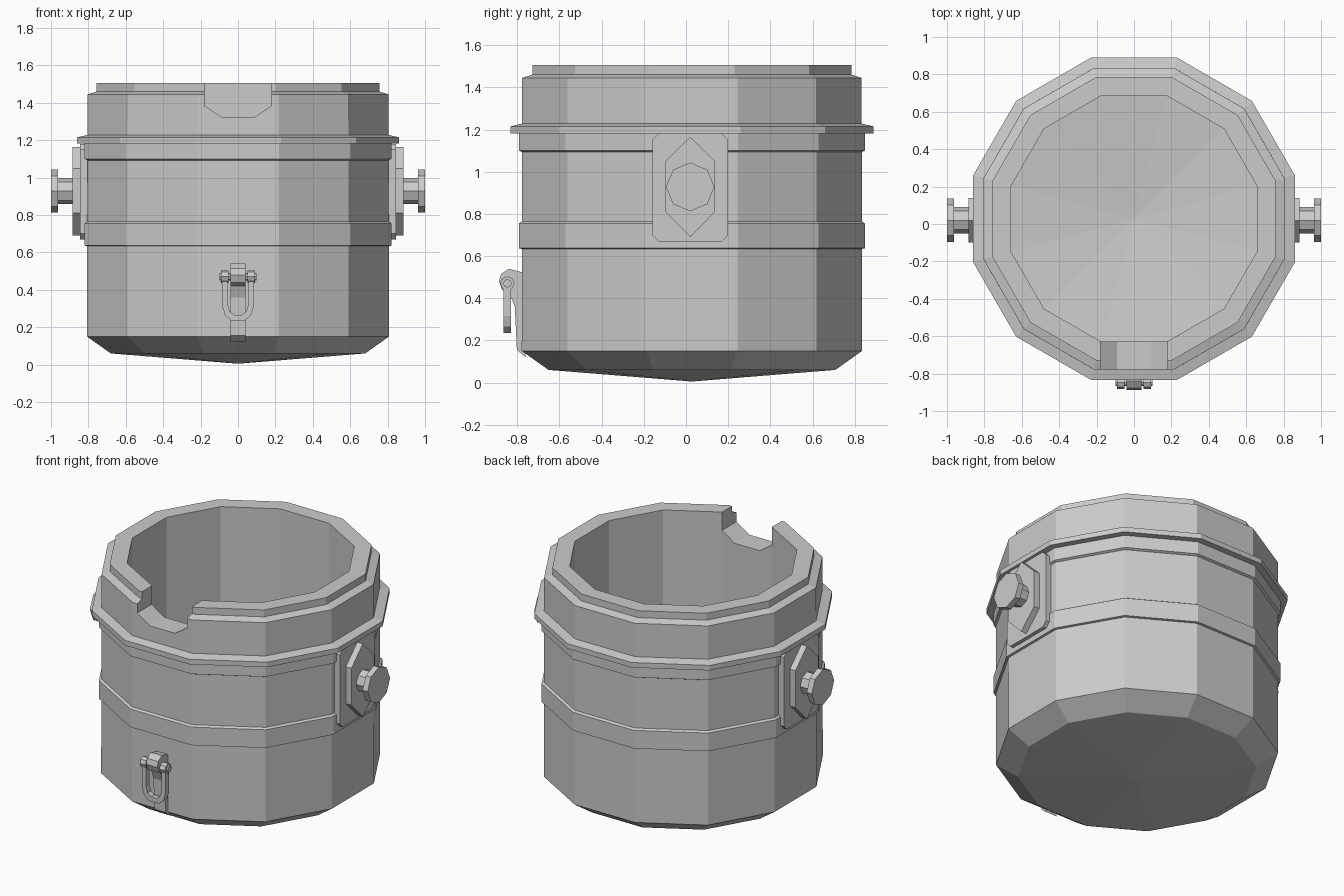
import bpy, bmesh, math
from mathutils import Vector

if "Cube" in bpy.data.objects:
    bpy.data.objects.remove(bpy.data.objects["Cube"])

CY = 0.028          # vessel axis in y
SIDES = 12


def finish(bm, name):
    bmesh.ops.remove_doubles(bm, verts=bm.verts, dist=1e-5)
    bmesh.ops.recalc_face_normals(bm, faces=bm.faces)
    me = bpy.data.meshes.new(name)
    bm.to_mesh(me)
    bm.free()
    ob = bpy.data.objects.new(name, me)
    bpy.context.collection.objects.link(ob)
    return ob


def lathe(name, profile, closed):
    """Twelve-sided turning; profile is (apothem, z)."""
    bm = bmesh.new()
    rings = []
    for a, z in profile:
        r = a / math.cos(math.pi / SIDES)
        if a == 0:
            rings.append([bm.verts.new((0, CY, z))] * SIDES)
            continue
        angles = [math.tau * (i + 0.5) / SIDES for i in range(SIDES)]
        rings.append([bm.verts.new((r * math.cos(t), CY + r * math.sin(t), z)) for t in angles])
    pairs = list(zip(rings, rings[1:])) + ([(rings[-1], rings[0])] if closed else [])
    for lo, hi in pairs:
        for i in range(SIDES):
            j = (i + 1) % SIDES
            quad = list(dict.fromkeys((lo[i], lo[j], hi[j], hi[i])))
            bm.faces.new(quad)
    return finish(bm, name)


def prism(name, pts, axis, start, end):
    """Extrude a flat outline along x (pts are y,z) or y (pts are x,z)."""
    bm = bmesh.new()
    if axis == 'x':
        face = bm.faces.new([bm.verts.new((start, u, v)) for u, v in pts])
        step = Vector((end - start, 0, 0))
    else:
        face = bm.faces.new([bm.verts.new((u, start, v)) for u, v in pts])
        step = Vector((0, end - start, 0))
    geom = bmesh.ops.extrude_face_region(bm, geom=[face], use_keep_orig=True)['geom']
    bmesh.ops.translate(bm, vec=step, verts=[g for g in geom if isinstance(g, bmesh.types.BMVert)])
    return finish(bm, name)


def ngon(cu, cv, r, n):
    return [(cu + r * math.cos(math.tau * i / n), cv + r * math.sin(math.tau * i / n)) for i in range(n)]


# Vessel shell with a shallow conical floor inside and out
shell = lathe("vessel_shell", [
    (0, 0.005), (0.68, 0.06), (0.807, 0.15), (0.805, 1.445), (0.757, 1.46),
    (0.757, 1.505), (0.657, 1.505), (0.657, 0.22), (0, 0.16)], False)

# Pouring notch in the front rim
notch = prism("notch_cutter", [(-0.18, 1.6), (-0.18, 1.385), (-0.09, 1.325), (0.09, 1.325),
                               (0.18, 1.385), (0.18, 1.6)], 'y', -0.95, -0.45)
notch.hide_render = True
notch.hide_set(True)
cut = shell.modifiers.new("notch", 'BOOLEAN')
cut.operation = 'DIFFERENCE'
cut.solver = 'EXACT'
cut.object = notch

# Reinforcing bands and flange
lathe("lower_band", [(0.79, 0.63), (0.82, 0.637), (0.82, 0.755), (0.79, 0.775)], True)
lathe("upper_band", [(0.79, 1.085), (0.82, 1.10), (0.82, 1.19), (0.79, 1.19)], True)
lathe("flange", [(0.79, 1.182), (0.861, 1.182), (0.861, 1.215), (0.79, 1.232)], True)

# Trunnions on both sides
c = 0.03
plate = [(-0.16 + c, 0.67), (0.2 - c, 0.67), (0.2, 0.67 + c), (0.2, 1.18 - c),
         (0.2 - c, 1.18), (-0.16 + c, 1.18), (-0.16, 1.18 - c), (-0.16, 0.67 + c)]
boss = [(0.02, 1.165), (-0.098, 1.05), (-0.098, 0.81), (0.02, 0.69), (0.138, 0.81), (0.138, 1.05)]
for side, s in (("left", -1), ("right", 1)):
    prism(side + "_trunnion_plate", plate, 'x', s * 0.79, s * 0.845)
    prism(side + "_trunnion_boss", boss, 'x', s * 0.84, s * 0.885)
    prism(side + "_trunnion_shaft", ngon(0.02, 0.928, 0.07, 8), 'x', s * 0.88, s * 0.968)
    prism(side + "_trunnion_cap", ngon(0.02, 0.928, 0.115, 8), 'x', s * 0.963, s * 1.0)

# Front lug
prism("front_lug", [(-0.76, 0.52), (-0.785, 0.525), (-0.84, 0.54), (-0.877, 0.515), (-0.887, 0.48),
                    (-0.872, 0.44), (-0.835, 0.42), (-0.812, 0.36), (-0.802, 0.155), (-0.76, 0.12)],
      'x', -0.04, 0.04)

# Pin through the lug, with a larger head at each end
prism("shackle_pin", ngon(-0.847, 0.47, 0.02, 8), 'x', -0.1, 0.1)
for side, s in (("left", -1), ("right", 1)):
    prism(side + "_pin_head", ngon(-0.847, 0.47, 0.034, 8), 'x', s * 0.05, s * 0.09)

# Hanging shackle
outer = [(0.085, 0.47), (0.085, 0.315), (0.07, 0.265), (0.035, 0.235)]
inner = [(0.02, 0.265), (0.045, 0.285), (0.055, 0.32), (0.055, 0.47)]
half = lambda pts: [(-x, z) for x, z in reversed(pts)]
prism("shackle", outer + half(outer) + half(inner) + inner, 'y', -0.866, -0.829)
